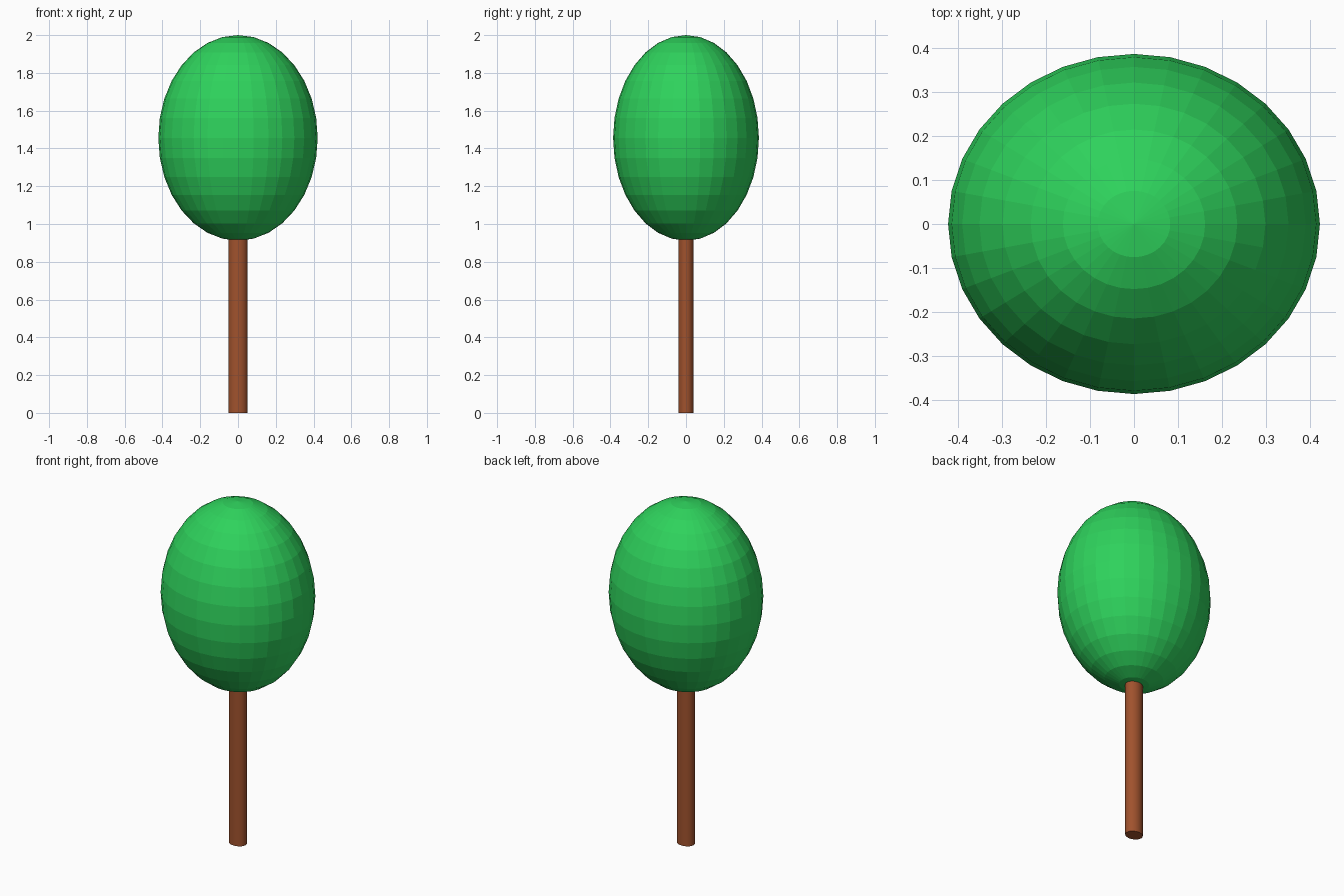
import bpy

if "Cube" in bpy.data.objects:
    bpy.data.objects.remove(bpy.data.objects["Cube"])


def srgb(*rgb):
    """Convert 0-255 sRGB to a linear RGBA tuple."""
    lin = [((c / 255 + 0.055) / 1.055) ** 2.4 if c > 10 else c / 255 / 12.92 for c in rgb]
    return (*lin, 1.0)


def material(name, *rgb):
    mat = bpy.data.materials.new(name)
    mat.diffuse_color = srgb(*rgb)
    mat.use_nodes = True
    mat.node_tree.nodes["Principled BSDF"].inputs["Base Color"].default_value = mat.diffuse_color
    return mat


def finish(name, size, mat):
    """Name, scale and colour the active primitive."""
    ob = bpy.context.object
    ob.name = name
    ob.scale = size
    bpy.ops.object.transform_apply(location=False, rotation=False, scale=True)
    ob.data.materials.append(mat)
    return ob


# Trunk: slim, slightly flattened cylinder running just into the foliage
TRUNK_TOP = 0.93
bpy.ops.mesh.primitive_cylinder_add(vertices=32, radius=1, depth=1,
                                    location=(0, 0, TRUNK_TOP / 2))
finish("trunk", (0.05, 0.041, TRUNK_TOP), material("bark brown", 160, 82, 45))
bpy.ops.object.shade_smooth_by_angle()

# Foliage: flat-faced egg-shaped crown
BOTTOM, TOP = 0.912, 2.0
bpy.ops.mesh.primitive_uv_sphere_add(segments=32, ring_count=16, radius=1,
                                     location=(0, 0, (BOTTOM + TOP) / 2))
finish("foliage", (0.422, 0.386, (TOP - BOTTOM) / 2), material("leaf green", 46, 210, 92))
bpy.ops.object.shade_flat()
